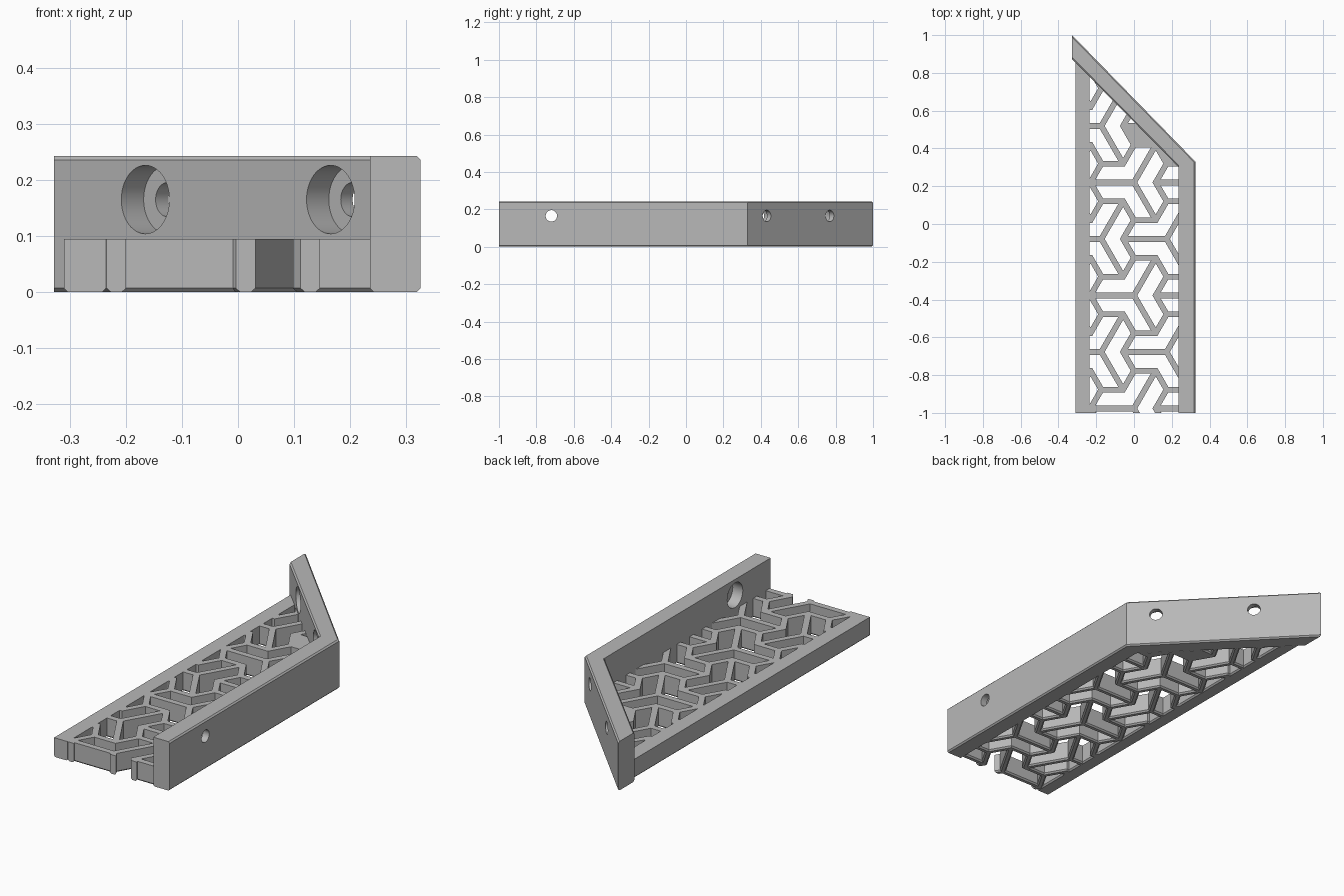
import bpy, bmesh, math
from mathutils import Vector, Matrix

if "Cube" in bpy.data.objects:
    bpy.data.objects.remove(bpy.data.objects["Cube"])

grey = bpy.data.materials.new("plain grey")
grey.use_nodes = True
grey.diffuse_color = (0.48, 0.48, 0.48, 1)
grey.node_tree.nodes["Principled BSDF"].inputs["Base Color"].default_value = grey.diffuse_color

FLOOR_TOP, WALL_TOP, CHAMFER = 0.095, 0.243, 0.007
ROW = 0.0997                    # row height of the triangular pattern grid
HALF = ROW / math.sqrt(3)       # half a grid edge
STRUT = 0.015                   # half the strut width


def inset(poly, dists):
    """Move each edge of a counter-clockwise outline inwards by its own distance."""
    n, out = len(poly), []
    for i in range(n):
        a, b, c = (Vector(poly[k % n]) for k in (i - 1, i, i + 1))
        u, v = (b - a).normalized(), (c - b).normalized()
        p = a + Vector((-u.y, u.x)) * dists[i - 1]
        q = b + Vector((-v.y, v.x)) * dists[i]
        t = (q - p).cross(v) / u.cross(v)
        out.append(p + u * t)
    return out


def add_prism(bm, rings):
    """Join stacked (z, outline) rings into a closed solid."""
    loops = [[bm.verts.new((p[0], p[1], z)) for p in outline] for z, outline in rings]
    n = len(loops[0])
    bm.faces.new(loops[0][::-1])
    bm.faces.new(loops[-1])
    for lo, hi in zip(loops, loops[1:]):
        for i in range(n):
            j = (i + 1) % n
            bm.faces.new((lo[i], lo[j], hi[j], hi[i]))


def make_object(name, bm):
    mesh = bpy.data.meshes.new(name)
    bm.to_mesh(mesh)
    bm.free()
    mesh.materials.append(grey)
    obj = bpy.data.objects.new(name, mesh)
    bpy.context.collection.objects.link(obj)
    return obj


def chamfered(name, outline, top, bottom_edges, top_edges):
    """Solid from an outline, with chamfers on the chosen edges."""
    bm = bmesh.new()
    low = inset(outline, [CHAMFER * e for e in bottom_edges])
    high = inset(outline, [CHAMFER * e for e in top_edges])
    rings = [(0, low), (CHAMFER, outline)]
    if any(top_edges):
        rings += [(top - CHAMFER, outline)]
    add_prism(bm, rings + [(top, high)])
    return make_object(name, bm)


def cut(obj, cutter):
    cutter.hide_render = True
    mod = obj.modifiers.new("cut", 'BOOLEAN')
    mod.operation, mod.solver, mod.object = 'DIFFERENCE', 'EXACT', cutter
    bpy.context.view_layer.objects.active = obj
    bpy.ops.object.modifier_apply(modifier=mod.name)
    bpy.data.objects.remove(cutter)


# Side rail
chamfered("side_rail", [(-0.31, -1), (-0.235, -1), (-0.235, 0.785), (-0.31, 0.86)],
          FLOOR_TOP, (0, 1, 0, 1), (0, 0, 0, 0))

# Floor plate, later pierced by the pattern
bm = bmesh.new()
plate = [(-0.245, -1), (0.245, -1), (0.245, 0.30), (-0.245, 0.796)]
add_prism(bm, [(0, plate), (FLOOR_TOP, plate)])
floor = make_object("lattice_floor", bm)

# Pattern: three bent holes round each three-armed centre
bent = [(0, 0), (2, -2), (3, -1), (2, 0), (3, 1), (2, 2)]
bent = [Vector((x * HALF, y * ROW)) for x, y in bent]
origin = Vector((0, 0.22))
skipped = {(0, 2), (1, 1), (2, 2), (1, 3), (-1, 3), (3, 1)}
bm = bmesh.new()
for i in range(-2, 4):
    for j in range(-5, 3):
        if (i + j) % 2:
            continue
        centre = origin + Vector((3 * i * HALF, 3 * j * ROW))
        for k in range(3):
            # Only the upper left hole survives next to the slanted wall
            if (i, j) in skipped and not ((i, j) == (1, 1) and k == 1):
                continue
            turn = Matrix.Rotation(math.radians(120 * k), 2)
            hole = [centre + turn @ p for p in bent]
            body = inset(hole, [STRUT] * 6)
            flare = inset(hole, [STRUT - CHAMFER - 0.005] * 6)
            add_prism(bm, [(-0.005, flare), (CHAMFER, body), (0.2, body)])
cut(floor, make_object("pattern_cutter", bm))

# Upright wall: straight run and slanted run in one piece
wall = chamfered("angled_wall",
                 [(0.235, -1), (0.325, -1), (0.325, 0.33), (-0.328, 1),
                  (-0.328, 0.873), (0.235, 0.302)],
                 WALL_TOP, (0, 1, 1, 0, 1, 1), (0, 1, 1, 0, 1, 0))

# Screw holes with counterbores on the inner face
slant = Vector((0.67, 0.653, 0)).normalized()
for point, axis in ((Vector((0.235, -0.72, 0.165)), Vector((1, 0, 0))),
                    (Vector((-0.165, 0.708, 0.165)), slant),
                    (Vector((0.165, 0.373, 0.165)), slant)):
    for radius, start, end in ((0.061, -0.05, 0.055), (0.0305, -0.02, 0.15)):
        bm = bmesh.new()
        place = Matrix.Translation(point + axis * (start + end) / 2) @ \
            axis.to_track_quat('Z', 'Y').to_matrix().to_4x4()
        bmesh.ops.create_cone(bm, cap_ends=True, segments=48, radius1=radius,
                              radius2=radius, depth=end - start, matrix=place)
        cut(wall, make_object("screw_cutter", bm))

bpy.ops.object.select_all(action='DESELECT')
wall.select_set(True)
bpy.context.view_layer.objects.active = wall
bpy.ops.object.shade_smooth_by_angle(angle=math.radians(30))
